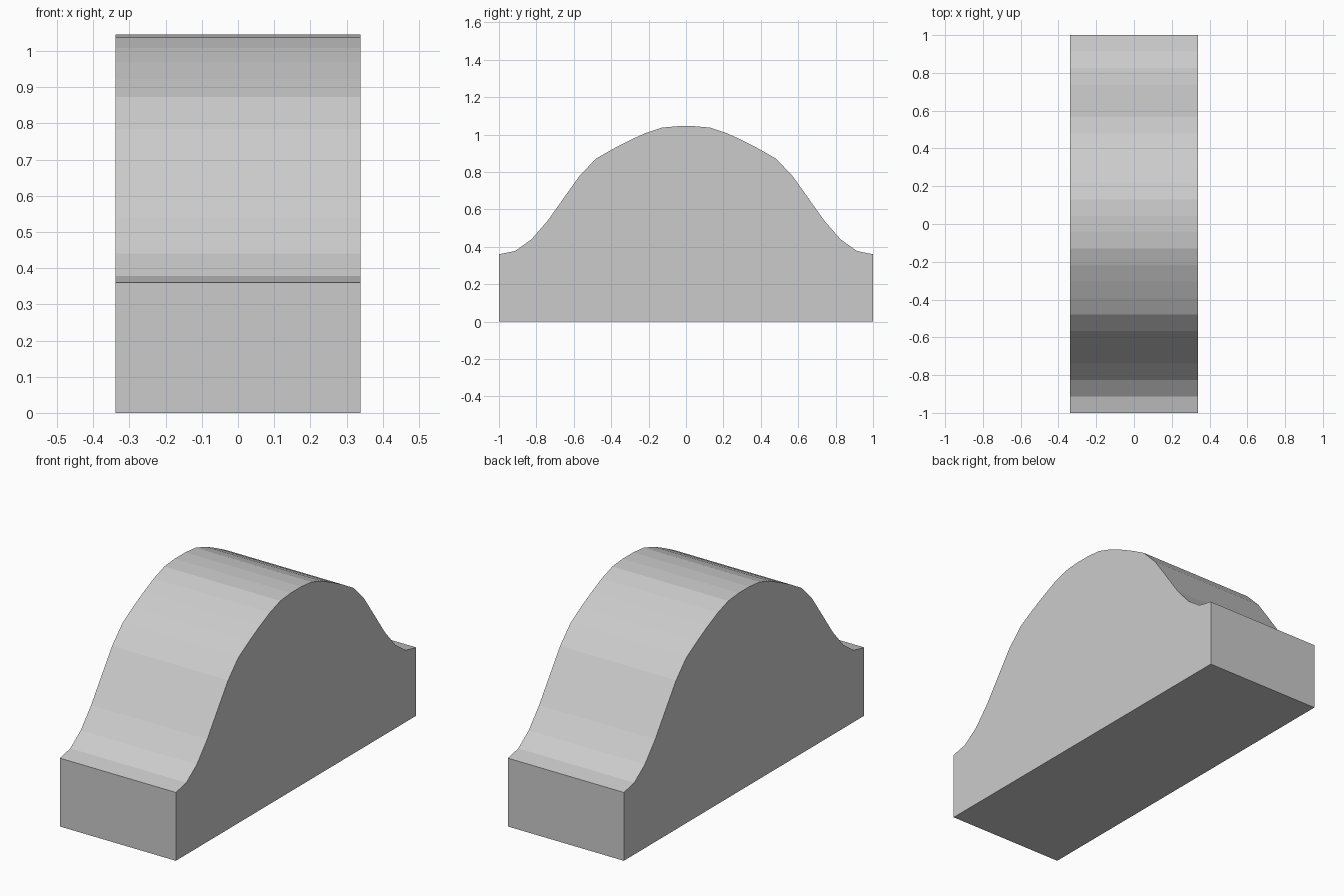
import bpy, bmesh

if "Cube" in bpy.data.objects:
    bpy.data.objects.remove(bpy.data.objects["Cube"])

HALF_WIDTH = 0.338
STEP = 2 / 23  # even spacing of the facets along y

# Heights of the hump from the outer end to the crown
heights = [0.36, 0.378, 0.44, 0.54, 0.663, 0.785, 0.873,
           0.923, 0.968, 1.008, 1.037, 1.045]

# Mirrored outline of the hump, closed along the ground
half = [(1 - i * STEP, z) for i, z in enumerate(heights)]
outline = [(1, 0)] + half + [(-y, z) for y, z in reversed(half)] + [(-1, 0)]

# Extrude the outline across the width
bm = bmesh.new()
side = bm.faces.new([bm.verts.new((-HALF_WIDTH, y, z)) for y, z in outline])
result = bmesh.ops.extrude_face_region(bm, geom=[side], use_keep_orig=True)
moved = [g for g in result["geom"] if isinstance(g, bmesh.types.BMVert)]
bmesh.ops.translate(bm, verts=moved, vec=(2 * HALF_WIDTH, 0, 0))
bmesh.ops.recalc_face_normals(bm, faces=bm.faces)

mesh = bpy.data.meshes.new("hump_block")
bm.to_mesh(mesh)
bm.free()
bpy.context.collection.objects.link(bpy.data.objects.new("hump_block", mesh))
